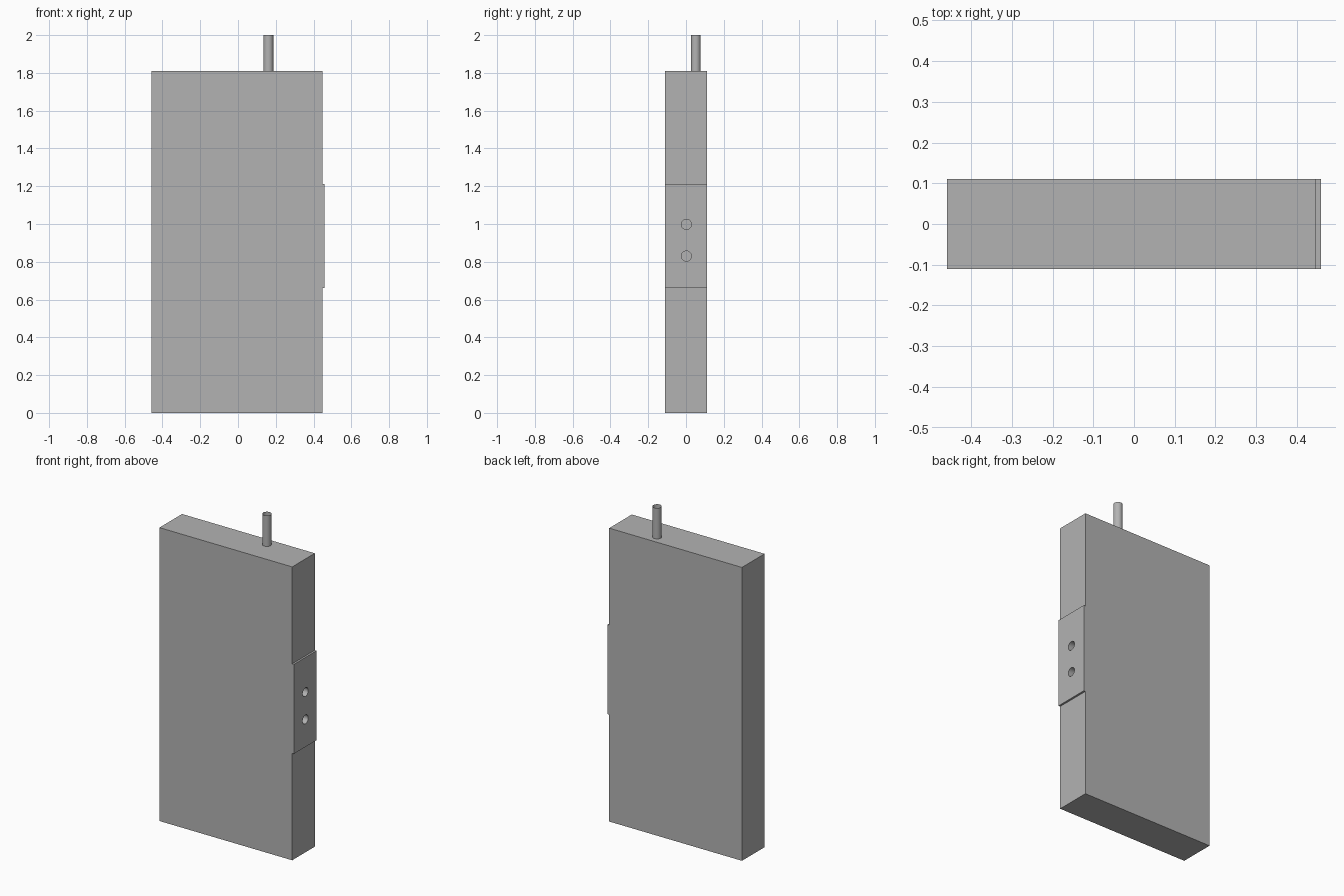
import bpy
import math

if "Cube" in bpy.data.objects:
    bpy.data.objects.remove(bpy.data.objects["Cube"])

W = 0.11  # half thickness in y


def box(name, x0, x1, y0, y1, z0, z1):
    bpy.ops.mesh.primitive_cube_add(
        size=1, location=((x0 + x1) / 2, (y0 + y1) / 2, (z0 + z1) / 2))
    ob = bpy.context.object
    ob.name = name
    ob.scale = (x1 - x0, y1 - y0, z1 - z0)
    bpy.ops.object.transform_apply(location=False, rotation=False, scale=True)
    return ob


def cylinder(name, r, depth, loc, rot=(0, 0, 0), cap='NGON'):
    bpy.ops.mesh.primitive_cylinder_add(
        vertices=32, radius=r, depth=depth, location=loc, rotation=rot,
        end_fill_type=cap)
    ob = bpy.context.object
    ob.name = name
    bpy.ops.object.shade_smooth_by_angle()
    return ob


# Slab and the thin side plate
body = box("body", -0.459, 0.447, -W, W, 0, 1.81)
plate = box("side_plate", 0.447, 0.459, -W, W, 0.66, 1.212)

# Two blind holes through the plate into the slab
for i, z in enumerate((0.998, 0.83)):
    cutter = cylinder(f"hole_cutter_{i + 1}", 0.027, 0.12,
                      (0.459, 0.002, z), (0, math.pi / 2, 0))
    cutter.hide_render = True
    for ob in (body, plate):
        mod = ob.modifiers.new("hole", 'BOOLEAN')
        mod.operation = 'DIFFERENCE'
        mod.solver = 'EXACT'
        mod.object = cutter
        bpy.context.view_layer.objects.active = ob
        bpy.ops.object.modifier_apply(modifier=mod.name)
    bpy.data.objects.remove(cutter, do_unlink=True)

# Open-ended tube on the top
tube = cylinder("top_tube", 0.026, 0.19, (0.161, 0.052, 1.905), cap='NOTHING')

# Dark grey finish
grey = bpy.data.materials.new("dark_grey")
grey.diffuse_color = (0.45, 0.45, 0.45, 1)
grey.use_nodes = True
grey.node_tree.nodes["Principled BSDF"].inputs["Base Color"].default_value = grey.diffuse_color
for ob in (body, plate, tube):
    ob.data.materials.clear()
    ob.data.materials.append(grey)
